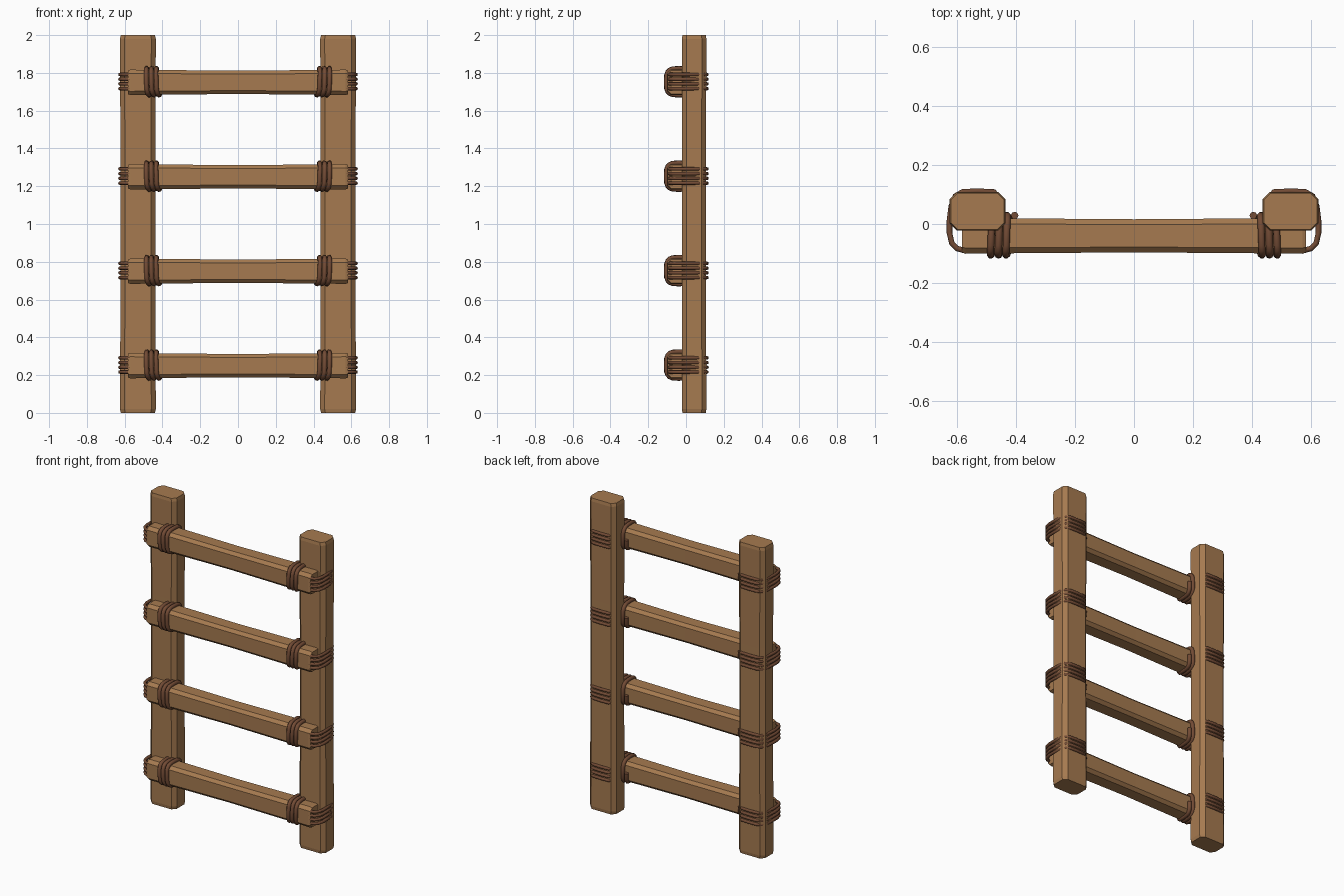
import bpy, bmesh, math

cube = bpy.data.objects.get("Cube")
if cube:
    bpy.data.objects.remove(cube, do_unlink=True)


def material(name, rgb):
    m = bpy.data.materials.new(name)
    m.use_nodes = True
    m.diffuse_color = (*rgb, 1)
    m.node_tree.nodes["Principled BSDF"].inputs["Base Color"].default_value = (*rgb, 1)
    return m


WOOD = material("warm wood", (0.38, 0.195, 0.08))
ROPE = material("brown rope", (0.17, 0.07, 0.035))


def add_object(name, mesh, mat):
    mesh.materials.clear()
    mesh.materials.append(mat)
    ob = bpy.data.objects.new(name, mesh)
    bpy.context.collection.objects.link(ob)
    return ob


def beam(name, half_w, half_d, chamfer, stations, place):
    """Chamfered timber: octagonal section lofted through (position, scale) stations."""
    w, d, c = half_w, half_d, chamfer
    outline = [(w, d - c), (w - c, d), (c - w, d), (-w, d - c),
               (-w, c - d), (c - w, -d), (w - c, -d), (w, c - d)]
    bm = bmesh.new()
    rings = [[bm.verts.new(place(u * s, v * s, t)) for u, v in outline] for t, s in stations]
    for a, b in zip(rings, rings[1:]):
        for i in range(8):
            j = (i + 1) % 8
            bm.faces.new((a[i], a[j], b[j], b[i]))
    bm.faces.new(rings[0])
    bm.faces.new(rings[-1])
    bmesh.ops.recalc_face_normals(bm, faces=bm.faces)
    mesh = bpy.data.meshes.new(name)
    bm.to_mesh(mesh)
    bm.free()
    return add_object(name, mesh, WOOD)


def rope(name, strands, radius):
    """Round tubes along point lists, joined into one smooth mesh."""
    cu = bpy.data.curves.new(name, "CURVE")
    cu.dimensions = "3D"
    cu.bevel_depth = radius
    cu.bevel_resolution = 2
    cu.use_fill_caps = True
    for pts in strands:
        sp = cu.splines.new("POLY")
        sp.points.add(len(pts) - 1)
        for p, co in zip(sp.points, pts):
            p.co = (*co, 1)
    tmp = bpy.data.objects.new(name + "_path", cu)
    bpy.context.collection.objects.link(tmp)
    dg = bpy.context.evaluated_depsgraph_get()
    mesh = bpy.data.meshes.new_from_object(tmp.evaluated_get(dg))
    bpy.data.objects.remove(tmp, do_unlink=True)
    mesh.name = name
    mesh.polygons.foreach_set("use_smooth", [True] * len(mesh.polygons))
    return add_object(name, mesh, ROPE)


def coil(side, z):
    """Three turns wound around a rung beside its rail."""
    turns, steps = 3, 20
    pts = []
    for i in range(turns * steps + 1):
        a = 2 * math.pi * i / steps
        c, s = math.cos(a), math.sin(a)
        # squared-off loop so the rope hugs the timber
        y = -0.038 + 0.067 * math.copysign(abs(c) ** 0.6, c)
        dz = 0.071 * math.copysign(abs(s) ** 0.6, s)
        x = 0.49 - 0.026 * i / steps - 0.008 * c
        pts.append((side * x, y, z + dz))
    return pts


# Strand around the outside of a rail, from rung front to rail back
LASH = [(0.47, -0.090), (0.57, -0.091), (0.60, -0.083), (0.617, -0.065),
        (0.625, -0.03), (0.625, 0.01), (0.619, 0.06), (0.605, 0.095),
        (0.58, 0.109), (0.53, 0.111), (0.475, 0.109), (0.455, 0.085)]

# Rails, slightly waisted and eased at the ends
rail_stations = [(0, 0.95), (0.02, 1.0), (0.65, 0.97), (1.35, 0.97), (1.98, 1.0), (2, 0.95)]
for side, label in ((1, "left"), (-1, "right")):
    beam(label + "_rail", 0.095, 0.065, 0.024, rail_stations,
         lambda u, v, t, s=side: (s * 0.53 + u, 0.043 + v, t))

# Rungs with their rope bindings
rung_stations = [(-0.583, 0.96), (-0.57, 1.03), (-0.40, 1.0), (0, 0.95),
                 (0.40, 1.0), (0.57, 1.03), (0.583, 0.96)]
for n in range(4):
    z = 0.25 + 0.5 * n
    beam(f"rung_{n + 1}", 0.059, 0.065, 0.019, rung_stations,
         lambda u, v, t, h=z: (t, -0.04 + u, h + v))
    for side, label in ((1, "left"), (-1, "right")):
        rope(f"{label}_rung_coil_{n + 1}", [coil(side, z + 0.003)], 0.0125)
        rope(f"{label}_rail_lashing_{n + 1}",
             [[(side * x, y, z + 0.004 + k * 0.025) for x, y in LASH]
              for k in (-1.5, -0.5, 0.5, 1.5)], 0.0095)
